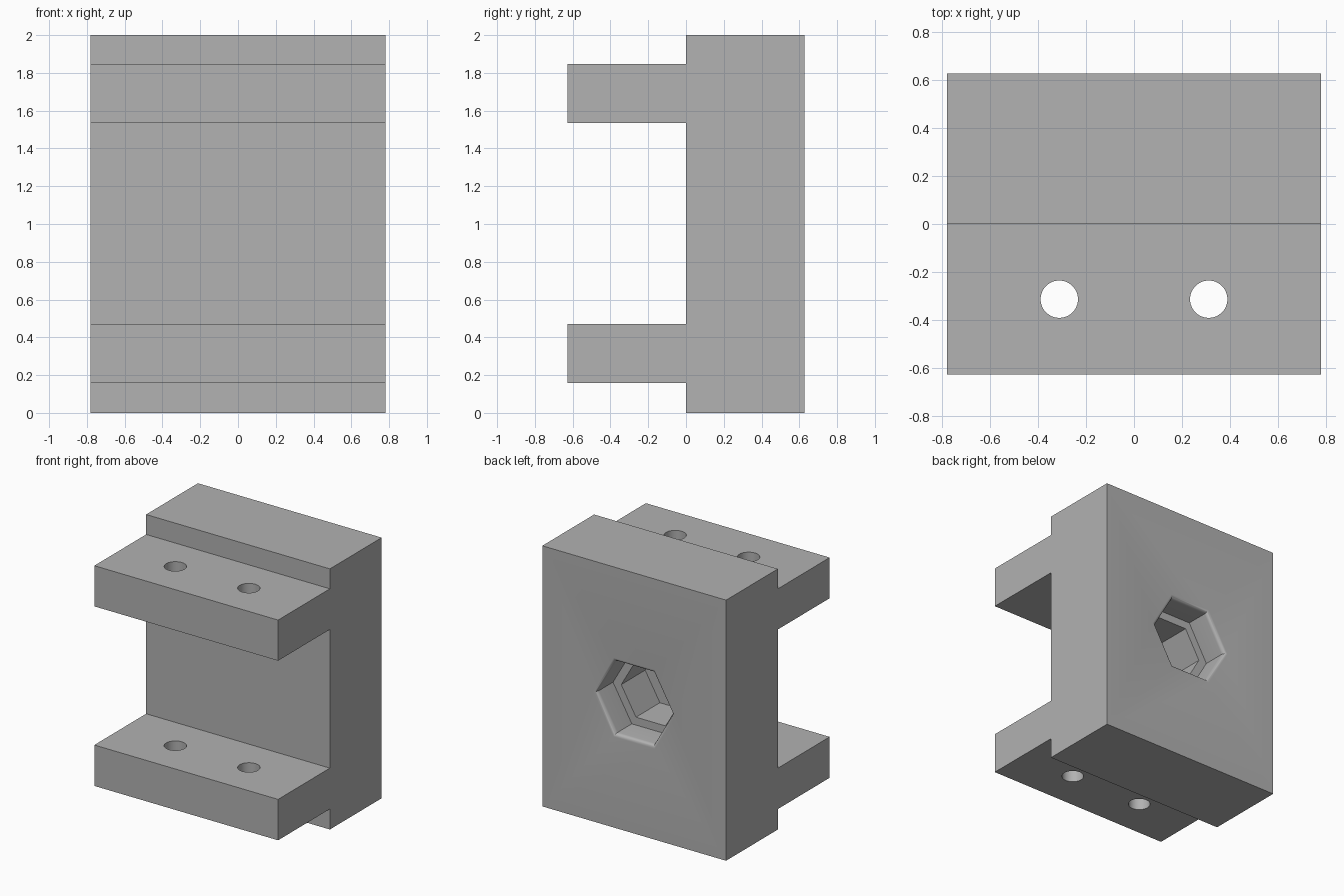
import bpy
import bmesh
import math

if "Cube" in bpy.data.objects:
    bpy.data.objects.remove(bpy.data.objects["Cube"], do_unlink=True)

HALF_W, BACK, HEIGHT = 0.78, 0.628, 2.0

grey = bpy.data.materials.new("plain grey")
grey.use_nodes = True
grey.diffuse_color = (0.445, 0.445, 0.445, 1)
grey.node_tree.nodes["Principled BSDF"].inputs["Base Color"].default_value = grey.diffuse_color


def make_object(name, bm):
    bmesh.ops.recalc_face_normals(bm, faces=bm.faces)
    mesh = bpy.data.meshes.new(name)
    bm.to_mesh(mesh)
    bm.free()
    mesh.materials.append(grey)
    obj = bpy.data.objects.new(name, mesh)
    bpy.context.collection.objects.link(obj)
    return obj


def cut(target, cutter):
    mod = target.modifiers.new(cutter.name, 'BOOLEAN')
    mod.operation = 'DIFFERENCE'
    mod.solver = 'EXACT'
    mod.object = cutter
    bpy.context.view_layer.objects.active = target
    bpy.ops.object.modifier_apply(modifier=mod.name)
    bpy.data.objects.remove(cutter, do_unlink=True)


# Bracket body: side profile (y, z) swept across the width
flange = [(0.157, 0.471), (1.535, 1.847)]
profile = [(BACK, 0), (0, 0)]
for low, high in flange:
    profile += [(0, low), (-BACK, low), (-BACK, high), (0, high)]
profile += [(0, HEIGHT), (BACK, HEIGHT)]
bm = bmesh.new()
side = bm.faces.new([bm.verts.new((-HALF_W, y, z)) for y, z in profile])
swept = bmesh.ops.extrude_face_region(bm, geom=[side])["geom"]
bmesh.ops.translate(bm, vec=(2 * HALF_W, 0, 0),
                    verts=[v for v in swept if isinstance(v, bmesh.types.BMVert)])
body = make_object("bracket_body", bm)

# Bolt holes through both flanges
for x in (-0.312, 0.312):
    bpy.ops.mesh.primitive_cylinder_add(vertices=48, radius=0.078, depth=3,
                                        location=(x, -0.314, 1))
    hole = bpy.context.object
    hole.name = "bolt_hole_cutter"
    hole.hide_render = True
    cut(body, hole)

# Stepped hexagonal pocket with a rounded mouth: rings of (radius, depth)
wall, fillet, steps = 0.32, 0.03, 6
rings = [(wall + fillet, -0.05)]
for i in range(steps + 1):
    a = math.pi / 2 * i / steps
    rings.append((wall + fillet * (1 - math.sin(a)), fillet * (1 - math.cos(a))))
rings += [(wall, 0.2), (0.25, 0.2), (0.25, 0.49)]

bm = bmesh.new()
loops = []
for radius, depth in rings:
    loops.append([bm.verts.new((radius * math.cos(k * math.pi / 3), BACK - depth,
                                1 + radius * math.sin(k * math.pi / 3))) for k in range(6)])
for a, b in zip(loops, loops[1:]):
    for k in range(6):
        n = (k + 1) % 6
        bm.faces.new((a[k], a[n], b[n], b[k]))
bm.faces.new(loops[0])
bm.faces.new(loops[-1])
pocket = make_object("hex_pocket_cutter", bm)
pocket.hide_render = True
cut(body, pocket)

# Smooth hole walls and mouth, keep the corners crisp
bpy.ops.object.select_all(action='DESELECT')
body.select_set(True)
bpy.context.view_layer.objects.active = body
bpy.ops.object.shade_smooth_by_angle(angle=math.radians(30))
